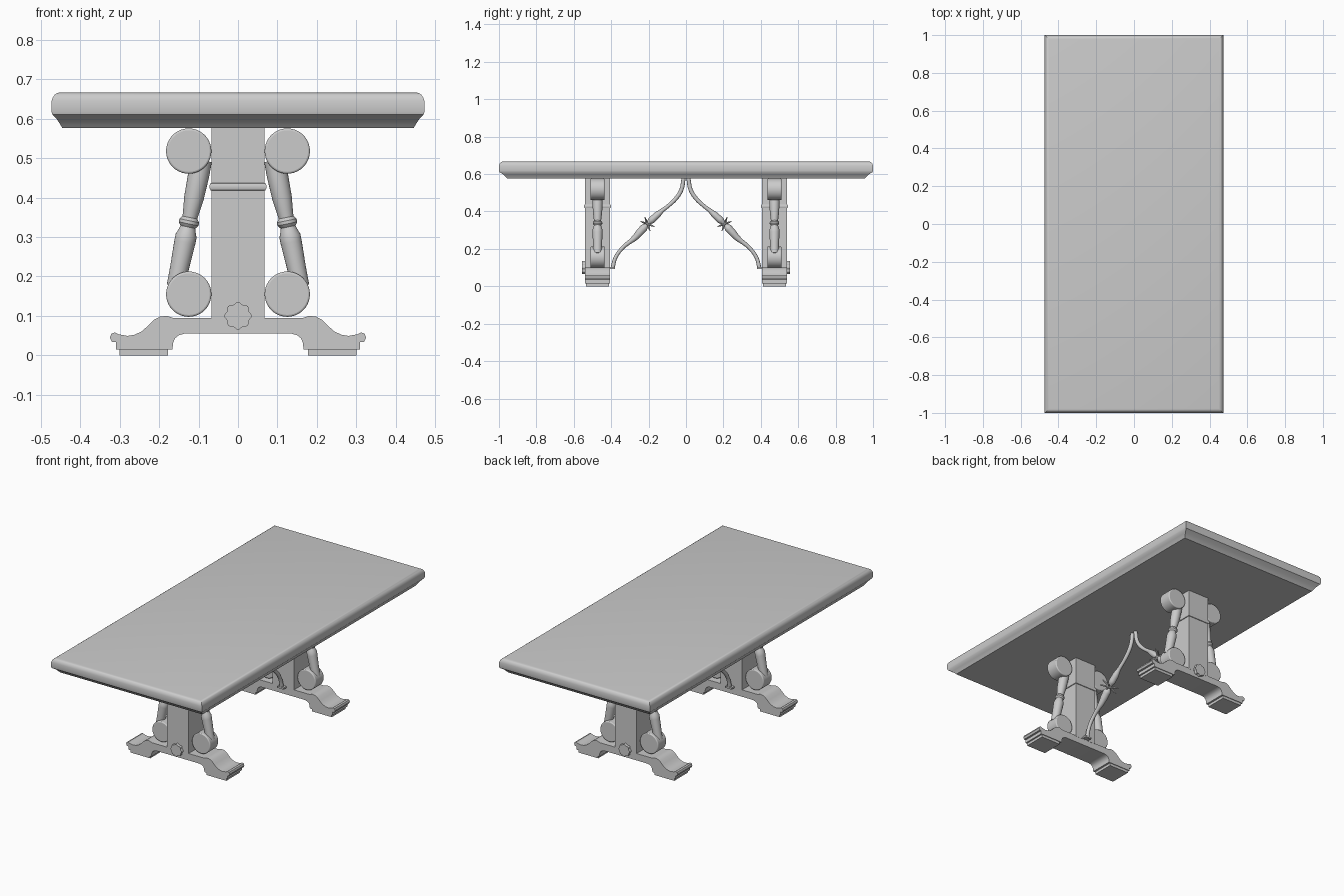
import bpy, bmesh
from math import sin, cos, pi, radians
from mathutils import Vector, Matrix

if "Cube" in bpy.data.objects:
    bpy.data.objects.remove(bpy.data.objects["Cube"])


def finish(bm, name, smooth=True, bevel=0, segments=3):
    bmesh.ops.recalc_face_normals(bm, faces=bm.faces)
    me = bpy.data.meshes.new(name)
    bm.to_mesh(me)
    bm.free()
    ob = bpy.data.objects.new(name, me)
    bpy.context.collection.objects.link(ob)
    bpy.context.view_layer.objects.active = ob
    for o in bpy.context.selected_objects:
        o.select_set(False)
    ob.select_set(True)
    if bevel:
        m = ob.modifiers.new("bevel", 'BEVEL')
        m.width, m.segments, m.limit_method = bevel, segments, 'ANGLE'
    if smooth:
        bpy.ops.object.shade_smooth_by_angle(angle=radians(35))
    return ob


def loft(name, rings, **kw):
    bm = bmesh.new()
    loops = [[bm.verts.new(p) for p in r] for r in rings]
    n = len(loops[0])
    for a, b in zip(loops, loops[1:]):
        for i in range(n):
            bm.faces.new((a[i], a[(i + 1) % n], b[(i + 1) % n], b[i]))
    bm.faces.new(loops[0])
    bm.faces.new(loops[-1])
    return finish(bm, name, **kw)


def rect(hx, hy, z, cy=0):
    return [(-hx, cy - hy, z), (hx, cy - hy, z), (hx, cy + hy, z), (-hx, cy + hy, z)]


def box(name, x0, x1, y0, y1, z0, z1, **kw):
    return loft(name, [[(x0, y0, z), (x1, y0, z), (x1, y1, z), (x0, y1, z)] for z in (z0, z1)], **kw)


def extrude_y(name, pts, y0, y1, **kw):
    return loft(name, [[(x, y, z) for x, z in pts] for y in (y0, y1)], **kw)


def circle(cx, cz, r, n=40):
    return [(cx + r * cos(2 * pi * i / n), cz + r * sin(2 * pi * i / n)) for i in range(n)]


def lathe(name, a, b, profile, n=24):
    # profile: (fraction along a-b, radius)
    a, b = Vector(a), Vector(b)
    q = (b - a).to_track_quat('Z', 'Y')
    return loft(name, [[a.lerp(b, t) + q @ Vector((r * cos(2 * pi * i / n), r * sin(2 * pi * i / n), 0))
                        for i in range(n)] for t, r in profile])


# tabletop with rounded upper edge and moulded underside
edge = [(0.027, 0.577), (0.023, 0.584), (0.014, 0.598), (0.002, 0.611), (0, 0.618), (0, 0.645),
        (0.003, 0.654), (0.008, 0.661), (0.015, 0.6655), (0.023, 0.667)]
loft("tabletop", [rect(0.473 - d, 1 - d * 1.6 if z < 0.6 else 1 - d, z) for d, z in edge])

# half outline of the foot, running from the underside round the toe to the top
half = [(0.135, 0.055), (0.15, 0.051), (0.16, 0.043), (0.165, 0.03), (0.166, 0.015),
        (0.31, 0.015), (0.31, 0.033), (0.32, 0.034), (0.325, 0.045), (0.321, 0.055),
        (0.312, 0.058), (0.302, 0.053), (0.28, 0.049), (0.263, 0.052), (0.245, 0.06),
        (0.228, 0.075), (0.213, 0.09), (0.198, 0.098), (0.18, 0.1), (0.163, 0.094)]
foot = half + [(-x, z) for x, z in reversed(half)]

# turned brace outline
brace = [(0, 0.026), (0.12, 0.027), (0.3, 0.025), (0.4, 0.021), (0.455, 0.019), (0.465, 0.022),
         (0.48, 0.0255), (0.505, 0.0255), (0.52, 0.022), (0.53, 0.019), (0.56, 0.022),
         (0.6, 0.027), (0.65, 0.027), (0.85, 0.024), (1, 0.023)]

# iron stretcher path: distance from table centre, height, radius
path = [(0.393, 0.095, .011), (0.376, 0.155, .010), (0.335, 0.21, .010), (0.30, 0.238, .012),
        (0.275, 0.258, .016), (0.25, 0.285, .020), (0.225, 0.312, .021), (0.212, 0.326, .012),
        (0.2, 0.34, .012), (0.185, 0.353, .019), (0.155, 0.38, .018), (0.125, 0.407, .011),
        (0.095, 0.43, .010), (0.055, 0.468, .011), (0.025, 0.515, .011), (0.013, 0.577, .011)]

for s, end in ((-1, "front"), (1, "back")):
    c = 0.473 * s
    # post with bead moulding
    box(end + "_post", -0.067, 0.067, c - 0.067, c + 0.067, 0.09, 0.58)
    loft(end + "_post_bead", [rect(0.063 + r, 0.063 + r, z, c) for r, z in
         ((0.003, 0.417), (0.007, 0.419), (0.009, 0.424), (0.009, 0.431), (0.007, 0.436), (0.003, 0.438))])
    # foot and its pads
    extrude_y(end + "_foot", foot, c - 0.066, c + 0.066)
    for m, side in ((-1, "left"), (1, "right")):
        x0, x1 = sorted((0.177 * m, 0.301 * m))
        box(f"{end}_{side}_pad", x0, x1, c - 0.062, c + 0.062, 0, 0.016)
        # scroll drums and the brace between them
        for z, pos in ((0.518, "upper"), (0.155, "lower")):
            extrude_y(f"{end}_{side}_{pos}_scroll", circle(0.125 * m, z, 0.0575),
                      c - 0.038, c + 0.038, bevel=0.005)
        lathe(f"{end}_{side}_brace", (0.092 * m, c, 0.495), (0.158 * m, c, 0.175), brace)
    # scalloped rosette on the outer face
    n = 64
    ros = [((0.0325 + 0.0025 * cos(8 * a)) * cos(a), 0.1 + (0.0325 + 0.0025 * cos(8 * a)) * sin(a))
           for a in (2 * pi * i / n for i in range(n))]
    extrude_y(end + "_rosette", ros, s * 0.53, s * 0.556, smooth=False)

    # curved iron stretcher
    cu = bpy.data.curves.new(end + "_stretcher", 'CURVE')
    cu.dimensions, cu.bevel_depth, cu.bevel_resolution = '3D', 1.0, 4
    cu.use_fill_caps, cu.resolution_u = True, 4
    sp = cu.splines.new('BEZIER')
    sp.bezier_points.add(len(path) - 1)
    for p, (y, z, r) in zip(sp.bezier_points, path):
        p.co, p.radius = (0, s * y, z), r
        p.handle_left_type = p.handle_right_type = 'AUTO'
    ob = bpy.data.objects.new(end + "_stretcher", cu)
    bpy.context.collection.objects.link(ob)
    for o in bpy.context.selected_objects:
        o.select_set(False)
    ob.select_set(True)
    bpy.context.view_layer.objects.active = ob
    bpy.ops.object.convert(target='MESH')
    bpy.ops.object.shade_smooth_by_angle(angle=radians(35))
    # stretcher base plate
    y0, y1 = sorted((s * 0.41, s * 0.38))
    box(end + "_stretcher_plate", -0.02, 0.02, y0, y1, 0.093, 0.102)

    # collar and spiked ornament at mid stretcher
    mid = Vector((0, s * 0.206, 0.333))
    d = Vector((0, -s * 0.7, 0.71)).normalized()
    side = d.cross(Vector((1, 0, 0)))
    lathe(end + "_stretcher_collar", mid - d * 0.007, mid + d * 0.007,
          [(0, 0.013), (0.25, 0.018), (0.75, 0.018), (1, 0.013)])
    for i in range(4):
        a = pi / 4 + i * pi / 2
        out = Vector((1, 0, 0)) * cos(a) + side * sin(a)
        for k in (-1, 1):
            lathe(f"{end}_spike_{i}_{k}", mid, mid + out * 0.05 + d * k * 0.016,
                  [(0, 0.005), (0.6, 0.005), (1, 0.002)], n=8)
